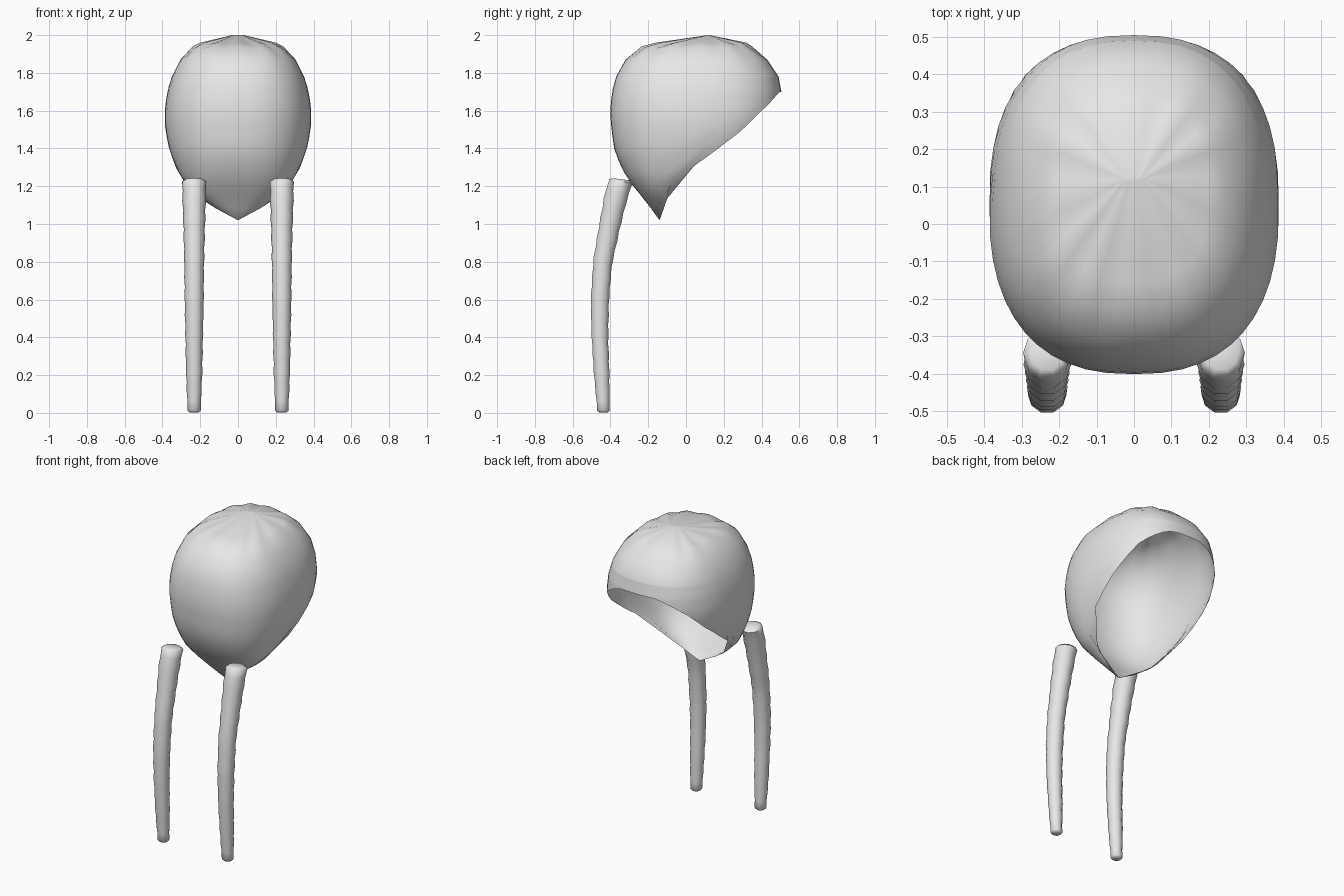
import bpy, bmesh, math
from mathutils import Vector

default_cube = bpy.data.objects.get("Cube")
if default_cube:
    bpy.data.objects.remove(default_cube, do_unlink=True)

grey = bpy.data.materials.new("light grey")
grey.use_nodes = True
grey.diffuse_color = (0.8, 0.8, 0.8, 1)
grey.node_tree.nodes["Principled BSDF"].inputs["Base Color"].default_value = (0.8, 0.8, 0.8, 1)


def interpolate(table, z):
    """Linear lookup in rows sorted from high z to low z."""
    for upper, lower in zip(table, table[1:]):
        if z >= lower[0]:
            t = min(1, (upper[0] - z) / (upper[0] - lower[0]))
            return [a + (b - a) * t for a, b in zip(upper[1:], lower[1:])]
    return list(table[-1][1:])


def bridge(bm, rows):
    """Join consecutive closed rings of vertices with quads."""
    for first, second in zip(rows, rows[1:]):
        count = len(first)
        for i in range(count):
            j = (i + 1) % count
            bm.faces.new((first[i], second[i], second[j], first[j]))


def finish(name, bm, angle):
    bmesh.ops.remove_doubles(bm, verts=bm.verts, dist=0.0005)
    bmesh.ops.recalc_face_normals(bm, faces=bm.faces)
    mesh = bpy.data.meshes.new(name)
    bm.to_mesh(mesh)
    bm.free()
    mesh.materials.append(grey)
    obj = bpy.data.objects.new(name, mesh)
    bpy.context.collection.objects.link(obj)
    bpy.ops.object.select_all(action="DESELECT")
    obj.select_set(True)
    bpy.context.view_layer.objects.active = obj
    bpy.ops.object.shade_smooth_by_angle(angle=math.radians(angle))
    return obj


# Cap cross-sections: height, half width, front y, back y, y of the open rim
SECTIONS = [
    (2.0, .03, .115, .125, 1),
    (1.955, .2, -.16, .32, 1),
    (1.935, .24, -.235, .35, 1),
    (1.87, .305, -.32, .43, 1),
    (1.78, .35, -.37, .49, 1),
    (1.7, .375, -.392, .505, .495),
    (1.6, .388, -.402, .51, .4),
    (1.5, .385, -.395, .48, .3),
    (1.4, .365, -.38, .42, .17),
    (1.3, .33, -.345, .3, .03),
    (1.2, .27, -.28, .1, -.05),
    (1.11, .17, -.205, 0, -.12),
    (1.02, 0, -.14, -.14, -.14),
]
TIP = SECTIONS[-1][0]
SHOULDER = 1.78


def cap_point(theta, z):
    width, front, back, rim = interpolate(SECTIONS, z)
    c, s = math.cos(theta), math.sin(theta)
    power = 2 / 2.45
    x = width * math.copysign(abs(c) ** power, c)
    y = (front + back) / 2 + (back - front) / 2 * math.copysign(abs(s) ** power, s)
    return Vector((x, y, z)), rim


def rim_height(theta):
    """Walk down a column of the cap until it meets the open rim."""
    z = SHOULDER
    while z > TIP:
        point, rim = cap_point(theta, z)
        if point.y > rim:
            return z
        z -= 0.004
    return TIP


# Hollow cap, open at the lower back and drawn to a point below
COLUMNS, LOWER_ROWS = 48, 12
angles = [2 * math.pi * i / COLUMNS for i in range(COLUMNS)]
ends = [rim_height(a) for a in angles]
bm = bmesh.new()
rows = []
for section in SECTIONS[:4]:
    ring = []
    for a in angles:
        point, _ = cap_point(a, section[0])
        if section[0] in (SECTIONS[1][0], SECTIONS[2][0]):
            point.z += 0.005 * math.cos(12 * a)  # gathered pleats
        ring.append(bm.verts.new(point))
    rows.append(ring)
for k in range(LOWER_ROWS + 1):
    t = k / LOWER_ROWS
    rows.append([bm.verts.new(cap_point(a, SHOULDER + (end - SHOULDER) * t)[0])
                 for a, end in zip(angles, ends)])
bridge(bm, rows)
bm.faces.new(rows[0])
finish("hollow_cap", bm, 50)

# Strand path: height, centre y, radius
STRAND = [
    (1.225, -.345, .062),
    (1.15, -.37, .062),
    (1, -.402, .057),
    (.8, -.441, .052),
    (.6, -.456, .05),
    (.4, -.456, .046),
    (.2, -.446, .042),
    (.012, -.437, .034),
]


def make_strand(name, side):
    bm = bmesh.new()
    rings, sides = 25, 10
    top, bottom = STRAND[0][0], STRAND[-1][0]
    # Extra small rings at both ends round off the caps
    levels = [(top + 0.012, 0.75)]
    levels += [(top + (bottom - top) * i / (rings - 1), 1.04 if i % 2 == 0 else 0.97)
               for i in range(rings)]
    levels += [(0.002, 0.7)]
    rows = []
    for z, swell in levels:
        y, radius = interpolate(STRAND, min(z, top))
        above = interpolate(STRAND, min(z + 0.05, top))[0]
        below = interpolate(STRAND, z - 0.05)[0]
        slope = (above - below) / 0.1 if z > 0.1 else 0
        radius *= swell
        ring = []
        for i in range(sides):
            a = 2 * math.pi * i / sides
            dy = radius * math.sin(a)
            ring.append(bm.verts.new((side * 0.232 + radius * math.cos(a),
                                      y + dy, z - slope * dy)))
        rows.append(ring)
    bridge(bm, rows)
    bm.faces.new(rows[0])
    bm.faces.new(rows[-1])
    finish(name, bm, 60)


# Two long hanging strands
make_strand("left_strand", 1)
make_strand("right_strand", -1)
